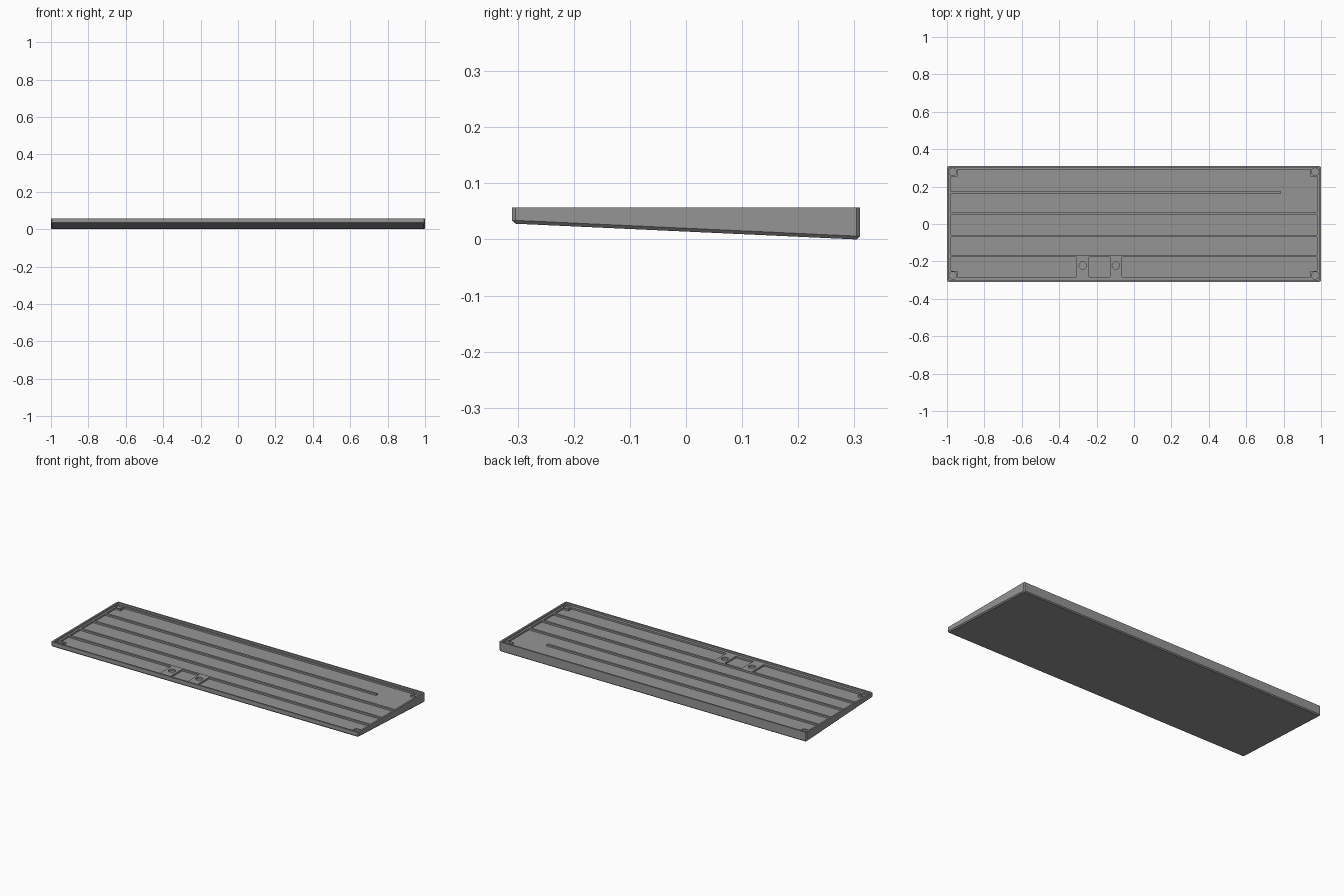
import bpy, bmesh, math

if "Cube" in bpy.data.objects:
    bpy.data.objects.remove(bpy.data.objects["Cube"])

TOP, LEDGE, FLOOR = 0.057, 0.047, 0.037   # rim, ledge/rib tops, panel floors
HX, HY, CH = 1.0, 0.31, 0.006             # half sizes and edge chamfer

grey = bpy.data.materials.new("matte grey")
grey.diffuse_color = (0.3, 0.3, 0.3, 1)
grey.use_nodes = True
grey.node_tree.nodes["Principled BSDF"].inputs["Base Color"].default_value = grey.diffuse_color


def make_object(name, bm):
    bmesh.ops.recalc_face_normals(bm, faces=bm.faces)
    mesh = bpy.data.meshes.new(name)
    bm.to_mesh(mesh)
    bm.free()
    mesh.materials.append(grey)
    obj = bpy.data.objects.new(name, mesh)
    bpy.context.collection.objects.link(obj)
    return obj


def rect(x0, x1, y0, y1):
    return [(x0, y0), (x1, y0), (x1, y1), (x0, y1)]


def circle(cx, cy, r, n=32):
    return [(cx + r * math.cos(2 * math.pi * i / n),
             cy + r * math.sin(2 * math.pi * i / n)) for i in range(n)]


def loft(bm, rings):
    rings = [[bm.verts.new(p) for p in ring] for ring in rings]
    n = len(rings[0])
    for a, b in zip(rings, rings[1:]):
        for i in range(n):
            j = (i + 1) % n
            bm.faces.new((a[i], a[j], b[j], b[i]))
    bm.faces.new(rings[0][::-1])
    bm.faces.new(rings[-1])


def outline(hx, hy, c):
    return [(hx - c, -hy), (hx, -hy + c), (hx, hy - c), (hx - c, hy),
            (-hx + c, hy), (-hx, hy - c), (-hx, -hy + c), (-hx + c, -hy)]


def underside(y):
    return 0.014 * (1 - y / (HY - CH))


def cut(target, shapes, z0, z1):
    bm = bmesh.new()
    for pts in shapes:
        loft(bm, [[(x, y, z) for x, y in pts] for z in (z0, z1)])
    cutter = make_object("cutter", bm)
    cutter.hide_render = True
    mod = target.modifiers.new("cut", 'BOOLEAN')
    mod.operation, mod.solver, mod.object = 'DIFFERENCE', 'EXACT', cutter
    bpy.context.view_layer.update()
    deps = bpy.context.evaluated_depsgraph_get()
    result = bpy.data.meshes.new_from_object(target.evaluated_get(deps))
    target.modifiers.clear()
    target.data = result
    bpy.data.objects.remove(cutter)


# Wedge shaped tray body with chamfered corners and lower edge
bm = bmesh.new()
outer = outline(HX, HY, CH)
lower = outline(HX - CH, HY - CH, CH / 2)
loft(bm, [[(x, y, underside(y)) for x, y in lower],
          [(x, y, underside(y) + CH) for x, y in outer],
          [(x, y, TOP) for x, y in outer]])
tray = make_object("tray", bm)

# Recess inside the thin rim, down to the ledge
cut(tray, [rect(-0.99, 0.99, -0.30, 0.30)], LEDGE, TOP + 0.02)

# Floor panels between the ribs, leaving corner posts and front blocks
X, P = 0.979, 0.943
back_panel = [(-X, 0.062), (X, 0.062), (X, 0.255), (P, 0.255), (P, 0.291),
              (-P, 0.291), (-P, 0.255), (-X, 0.255), (-X, 0.174),
              (0.785, 0.174), (0.785, 0.162), (-X, 0.162)]


def front_panel(side, inner):
    return [(inner, -0.283), (side * P, -0.283), (side * P, -0.252),
            (side * X, -0.252), (side * X, -0.177), (inner, -0.177)]


cut(tray, [back_panel,
           rect(-X, X, -0.058, 0.05),
           rect(-X, X, -0.165, -0.07),
           front_panel(-1, -0.31),
           rect(-0.24, -0.128, -0.283, -0.177),
           front_panel(1, -0.064)], FLOOR, TOP + 0.02)

# Screw holes in the corner posts and front blocks
holes = [circle(sx * 0.969, y, 0.0195) for sx in (-1, 1) for y in (-0.275, 0.279)]
holes += [circle(x, -0.222, 0.0195) for x in (-0.274, -0.097)]
cut(tray, holes, FLOOR, TOP + 0.02)
